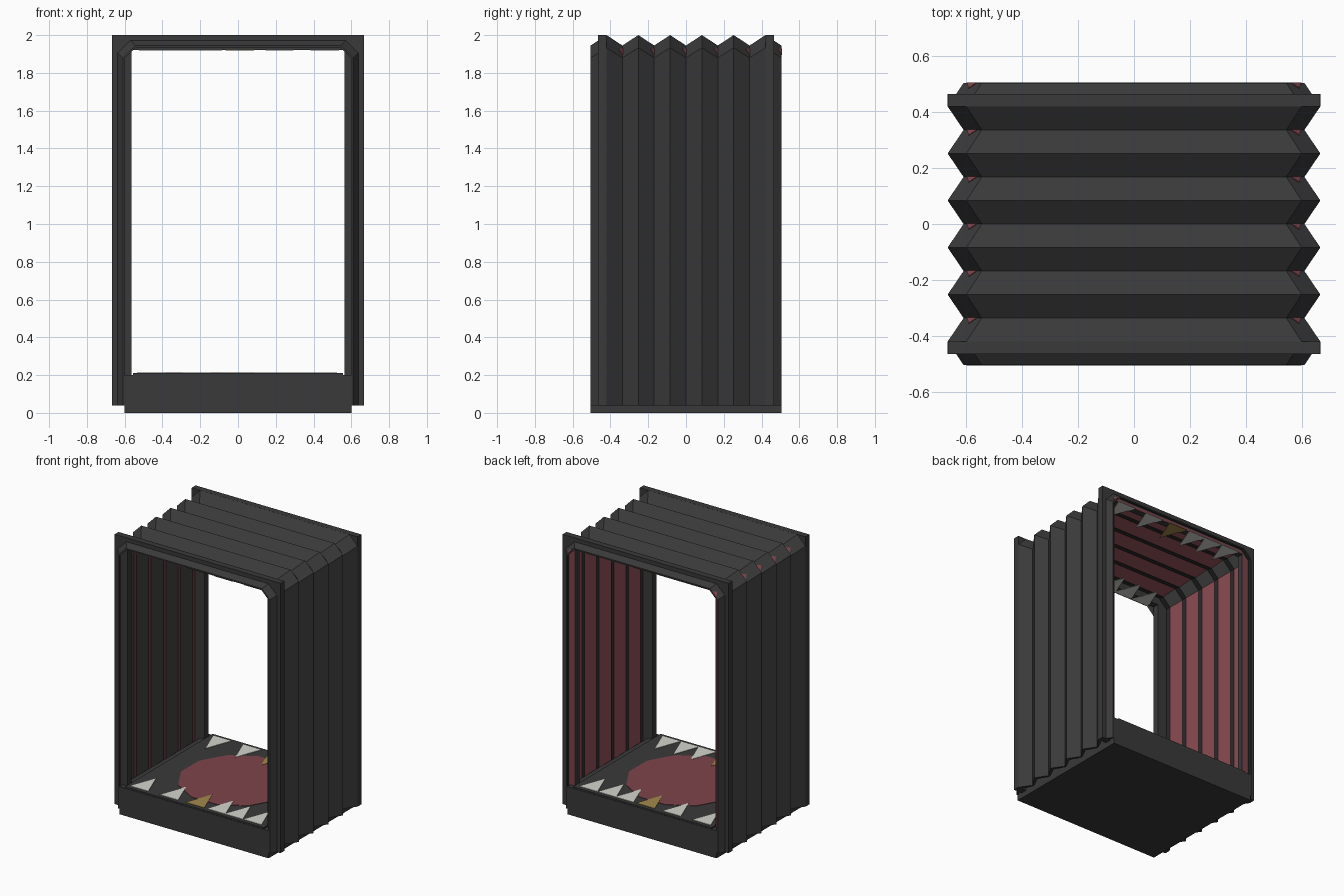
import bpy, bmesh, math
from mathutils import Vector

cube = bpy.data.objects.get("Cube")
if cube:
    bpy.data.objects.remove(cube, do_unlink=True)


def material(name, rgb):
    m = bpy.data.materials.new(name)
    m.use_nodes = True
    m.diffuse_color = (*rgb, 1)
    m.node_tree.nodes["Principled BSDF"].inputs["Base Color"].default_value = (*rgb, 1)
    return m


rubber = material("dark_rubber", (0.041, 0.041, 0.041))
red = material("muted_red", (0.205, 0.058, 0.069))
white = material("off_white", (0.66, 0.66, 0.61))
gold = material("dull_gold", (0.36, 0.25, 0.07))

BOTTOM = 0.04
HALF_DEPTH = 0.505
FOLDS = 12


def finish(name, bm, *mats):
    bmesh.ops.recalc_face_normals(bm, faces=bm.faces[:])
    mesh = bpy.data.meshes.new(name)
    bm.to_mesh(mesh)
    bm.free()
    for m in mats:
        mesh.materials.append(m)
    obj = bpy.data.objects.new(name, mesh)
    bpy.context.collection.objects.link(obj)
    return obj


def arch(y, half, top, cut=0.001):
    """Open-bottomed arch outline with cut corners."""
    right = [(half, BOTTOM), (half, top - cut), (half - cut, top)]
    outline = [(-x, z) for x, z in right] + right[::-1]
    return [Vector((x, y, z)) for x, z in outline]


def arch_shell(name, outer, inner, mats, inner_rule=None):
    """Solid arch lofted through matching outer and inner outlines."""
    bm = bmesh.new()
    out = [[bm.verts.new(p) for p in ring] for ring in outer]
    inn = [[bm.verts.new(p) for p in ring] for ring in inner]
    for i in range(len(out) - 1):
        for k in range(5):
            for rings, inside in ((out, False), (inn, True)):
                f = bm.faces.new((rings[i][k], rings[i][k + 1],
                                  rings[i + 1][k + 1], rings[i + 1][k]))
                if inside and inner_rule and inner_rule(i, k):
                    f.material_index = 1
        for k in (0, 5):
            bm.faces.new((out[i][k], out[i + 1][k], inn[i + 1][k], inn[i][k]))
    for i in (0, -1):
        for k in range(5):
            bm.faces.new((out[i][k], out[i][k + 1], inn[i][k + 1], inn[i][k]))
    return finish(name, bm, *mats)


def box(name, x, y, z0, z1, mat):
    bm = bmesh.new()
    bmesh.ops.create_cube(bm, size=1)
    for v in bm.verts:
        v.co = Vector((v.co.x * 2 * x, v.co.y * 2 * y, z1 if v.co.z > 0 else z0))
    return finish(name, bm, mat)


def plate(name, points, mat, thickness=0.003):
    """Thin prism raised from a flat outline, always on its upper side."""
    bm = bmesh.new()
    face = bm.faces.new([bm.verts.new(p) for p in points])
    face.normal_update()
    up = face.normal * math.copysign(thickness, face.normal.z)
    ext = bmesh.ops.extrude_face_region(bm, geom=[face], use_keep_orig=True)
    for v in ext["geom"]:
        if isinstance(v, bmesh.types.BMVert):
            v.co += up
    return finish(name, bm, mat)


# Folded bellows: valleys and peaks alternate along the depth
outer, inner = [], []
for i in range(FOLDS + 1):
    y = -HALF_DEPTH + 2 * HALF_DEPTH * i / FOLDS
    if i % 2:
        outer.append(arch(y, 0.667, 2.0, 0.067))
        inner.append(arch(y, 0.639, 1.974, 0.065))
    else:
        outer.append(arch(y, 0.61, 1.945, 0.065))
        inner.append(arch(y, 0.6, 1.935, 0.06))
arch_shell("bellows", outer, inner, (rubber, red),
           lambda i, k: i % 2 == 0 and k % 2 == 0)

# Square-cornered end frames, the back one with a red lining
for side, label in ((-1, "front"), (1, "back")):
    ys = (side * 0.42, side * 0.465)
    arch_shell(label + "_frame", [arch(y, 0.667, 2.0) for y in ys],
               [arch(y, 0.563, 1.92) for y in ys], (rubber,))
ys = (0.464, 0.469)
arch_shell("back_lining", [arch(y, 0.608, 1.943, 0.06) for y in ys],
           [arch(y, 0.564, 1.921) for y in ys], (red,))

# Small red gussets in the valley corners
for i in range(2, FOLDS + 1, 2):
    for a, b, label in ((1, 2, "right"), (4, 3, "left")):
        va, vb = outer[i][a], outer[i][b]
        peak = (outer[i - 1][a] + outer[i - 1][b]) / 2
        plate(f"{label}_gusset_{i // 2}",
              [va.lerp(vb, 0.2), va.lerp(vb, 0.75),
               ((va + vb) / 2).lerp(peak, 0.24)], red)

# Floor
box("floor_base", 0.6, HALF_DEPTH + 0.001, 0, 0.2, rubber)
box("floor_plate", 0.557, HALF_DEPTH - 0.002, 0.2, 0.21, rubber)
plate("floor_disc", [Vector((0.4 * math.cos(a), 0.4 * math.sin(a), 0.21))
                     for a in (math.tau * (n + 0.5) / 12 for n in range(12))], red)

# Rows of pointed teeth on the floor and under the ceiling
TEETH = (-0.46, -0.22, -0.01, 0.16, 0.3, 0.45)
for z, flip, level in ((0.212, 1, "floor"), (1.918, -1, "ceiling")):
    for side, end in ((-1, "front"), (1, "back")):
        for n, x in enumerate(TEETH):
            base, tip = side * 0.48, side * 0.28
            plate(f"{level}_{end}_tooth_{n + 1}",
                  [Vector((flip * x - 0.075, base, z)),
                   Vector((flip * x + 0.075, base, z)),
                   Vector((flip * x, tip, z))], gold if n == 2 else white)
